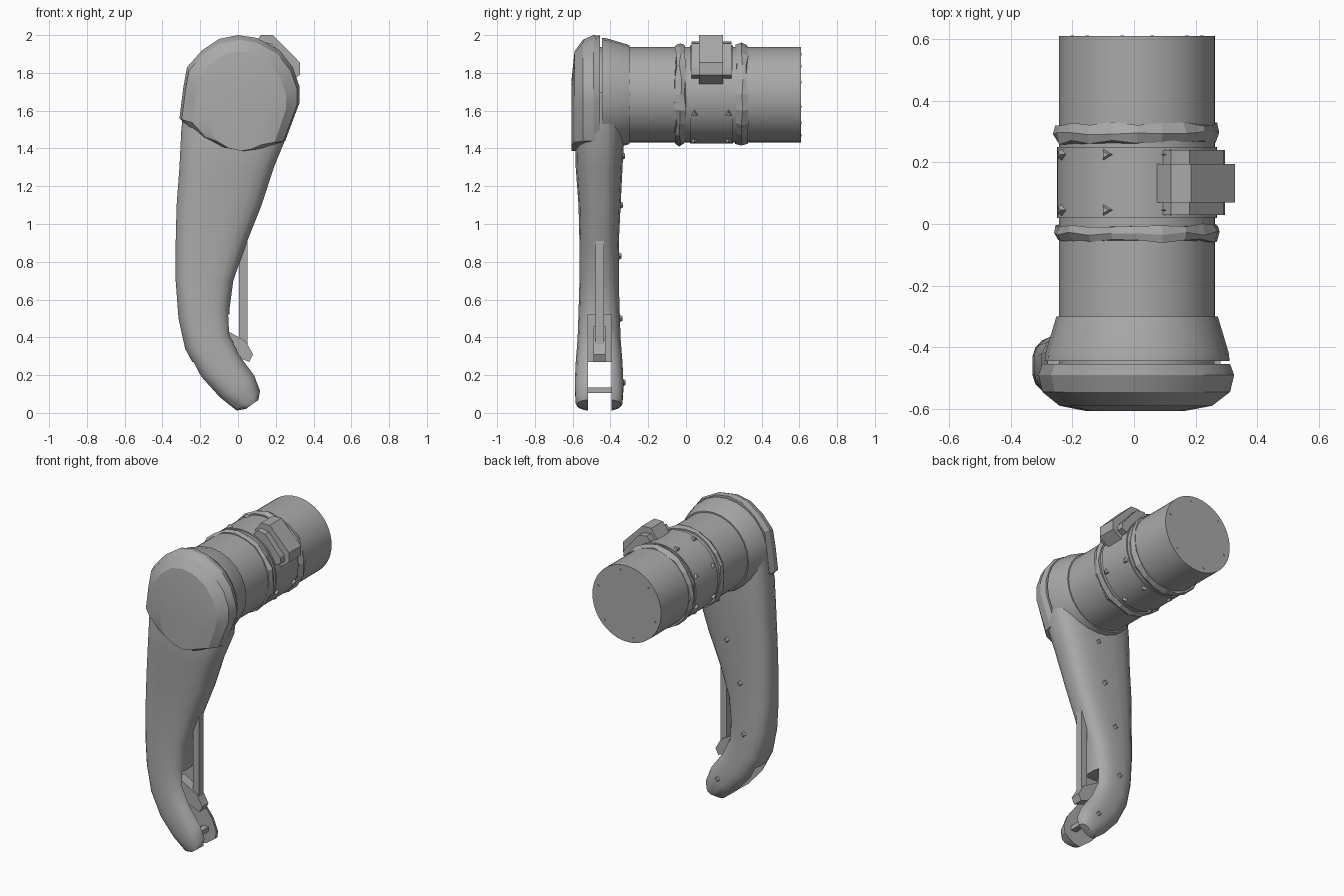
import bpy, bmesh, math, random
from mathutils import Vector

random.seed(4)
cube = bpy.data.objects.get("Cube")
if cube:
    bpy.data.objects.remove(cube, do_unlink=True)

grey = bpy.data.materials.new("plain grey")
grey.use_nodes = True
grey.diffuse_color = (0.4, 0.4, 0.4, 1)
grey.node_tree.nodes["Principled BSDF"].inputs["Base Color"].default_value = (0.4, 0.4, 0.4, 1)

CX, CZ = 0.01, 1.685          # axis of the grip tube
TAU = math.tau


def finish(name, bm, smooth=None):
    bmesh.ops.recalc_face_normals(bm, faces=bm.faces)
    mesh = bpy.data.meshes.new(name)
    bm.to_mesh(mesh)
    bm.free()
    mesh.materials.append(grey)
    ob = bpy.data.objects.new(name, mesh)
    bpy.context.collection.objects.link(ob)
    bpy.ops.object.select_all(action='DESELECT')
    ob.select_set(True)
    bpy.context.view_layer.objects.active = ob
    if smooth:
        bpy.ops.object.shade_smooth_by_angle(angle=math.radians(smooth))
    return ob


def loft(name, rings, smooth=None):
    """Skin a list of point rings and close both ends."""
    bm = bmesh.new()
    rows = [[bm.verts.new(p) for p in ring] for ring in rings]
    n = len(rows[0])
    for a, b in zip(rows, rows[1:]):
        for i in range(n):
            j = (i + 1) % n
            bm.faces.new((a[i], a[j], b[j], b[i]))
    bm.faces.new(rows[0])
    bm.faces.new(rows[-1])
    return finish(name, bm, smooth)


def lathe(name, profile, n=48, ragged=0.0, smooth=30):
    """Turn (y, radius) pairs around the grip axis, optionally with uneven edges."""
    rings = []
    for y, r in profile:
        ring = []
        for i in range(n):
            a = TAU * i / n
            rr = r + random.uniform(-ragged, ragged)
            yy = y + random.uniform(-ragged, ragged)
            ring.append((CX + rr * math.cos(a), yy, CZ + rr * math.sin(a)))
        rings.append(ring)
    return loft(name, rings, smooth)


def box(name, lo, hi):
    bm = bmesh.new()
    bmesh.ops.create_cube(bm, size=1)
    lo, hi = Vector(lo), Vector(hi)
    for v in bm.verts:
        v.co = (lo + hi) / 2 + v.co * (hi - lo)
    return finish(name, bm)


def prism(name, outline, y0, y1):
    return loft(name, [[(x, y, z) for x, z in outline] for y in (y0, y1)])


def stud(name, pos, direction, size=0.025, sides=4):
    """Small pointed stud facing along direction."""
    bm = bmesh.new()
    bmesh.ops.create_cone(bm, cap_ends=True, segments=sides, radius1=size,
                          radius2=size * 0.5, depth=size)
    rot = Vector(direction).to_track_quat('Z', 'Y').to_matrix()
    bmesh.ops.rotate(bm, matrix=rot, verts=bm.verts)
    bmesh.ops.translate(bm, vec=pos, verts=bm.verts)
    return finish(name, bm)


def cut(ob, cutter):
    mod = ob.modifiers.new("slot", 'BOOLEAN')
    mod.operation = 'DIFFERENCE'
    mod.solver = 'EXACT'
    mod.object = cutter
    bpy.context.view_layer.objects.active = ob
    bpy.ops.object.modifier_apply(modifier=mod.name)
    bpy.data.objects.remove(cutter, do_unlink=True)


# Curved lever: outer edge, inner edge, front and back depth per section
sections = [
    (-0.28, 1.70, 0.28, 1.70, -0.56, -0.33),
    (-0.30, 1.50, 0.26, 1.47, -0.59, -0.325),
    (-0.31, 1.30, 0.19, 1.30, -0.585, -0.335),
    (-0.325, 1.10, 0.125, 1.10, -0.57, -0.345),
    (-0.33, 0.90, 0.045, 0.90, -0.565, -0.355),
    (-0.33, 0.70, -0.025, 0.70, -0.565, -0.355),
    (-0.315, 0.50, -0.045, 0.55, -0.57, -0.35),
    (-0.28, 0.34, -0.04, 0.42, -0.575, -0.345),
    (-0.20, 0.19, 0.01, 0.31, -0.585, -0.335),
    (-0.10, 0.08, 0.09, 0.20, -0.59, -0.33),
    (-0.01, 0.01, 0.12, 0.12, -0.585, -0.335),
    (0.04, 0.02, 0.11, 0.07, -0.575, -0.345),
]


def power(v, e):
    return math.copysign(abs(v) ** e, v)


rings = []
for lx, lz, rx, rz, y0, y1 in sections:
    ring = []
    for i in range(20):
        a = TAU * (i + 0.5) / 20
        s = (1 + power(math.cos(a), 0.7) / power(math.cos(TAU / 40), 0.7)) / 2
        y = (y0 + y1) / 2 + power(math.sin(a), 0.7) * (y1 - y0) / 2
        ring.append((lx + (rx - lx) * s, y, lz + (rz - lz) * s))
    rings.append(ring)
lever = loft("lever", rings, 40)
cut(lever, box("slot_cutter", (-0.6, -0.52, -0.2), (0.6, -0.395, 0.27)))
cut(lever, box("channel_cutter", (-0.17, -0.52, 0.2), (0.3, -0.395, 0.52)))

# Push rod with its foot, and the pin across the fork
box("push_rod", (0.005, -0.48, 0.30), (0.05, -0.435, 0.91))
prism("rod_foot", [(-0.12, 0.36), (-0.02, 0.30), (0.06, 0.27), (0.08, 0.31),
                   (0.04, 0.38), (-0.1, 0.46)], -0.49, -0.425)
box("fork_pin", (0.02, -0.54, 0.105), (0.06, -0.37, 0.135))

# Domed front cap
outline = [(-0.31, 1.56), (-0.29, 1.72), (-0.27, 1.83), (-0.19, 1.92), (-0.10, 1.98),
           (0, 2.0), (0.10, 1.985), (0.22, 1.92), (0.29, 1.83), (0.325, 1.73),
           (0.325, 1.64), (0.25, 1.44), (0.14, 1.40), (0.03, 1.385), (-0.1, 1.41),
           (-0.22, 1.47)]
steps = [(-0.455, 0.96, 0.995), (-0.49, 1, 1), (-0.545, 0.96, 0.96),
         (-0.59, 0.78, 0.86), (-0.607, 0.5, 0.6)]
loft("front_cap", [[(x * sx, y, 1.39 + (z - 1.39) * sz) for x, z in outline]
                   for y, sx, sz in steps], 25)

# Collar and grip tube
lathe("collar", [(-0.445, 0.30), (-0.42, 0.298), (-0.30, 0.262)], 24)
lathe("grip_tube", [(-0.50, 0.253), (0.61, 0.253)])

# Clamp band with uneven edge rings
lathe("clamp_band", [(0.02, 0.26), (0.25, 0.26)])
for name, y0, y1 in (("front_ring", -0.055, -0.005), ("rear_ring", 0.265, 0.325)):
    lathe(name, [(y0, 0.258), ((y0 + y1) / 2, 0.272), (y1, 0.262)], 20, 0.007, None)

# Clamp lug with sloped wings
lug = [(0.07, 1.93), (0.12, 2.0), (0.185, 2.0), (0.328, 1.855), (0.328, 1.79), (0.26, 1.74)]
prism("clamp_lug", lug, 0.07, 0.195)
prism("lug_base", [(0.08, 1.91), (0.12, 1.965), (0.18, 1.955), (0.29, 1.83),
                   (0.295, 1.79), (0.23, 1.76)], 0.03, 0.24)

# Small spurs along the band edges
for i in range(8):
    a = TAU * (i + 0.5) / 8
    if i == 0:
        continue
    d = Vector((math.cos(a), 0, math.sin(a)))
    for y in (0.045, 0.225):
        stud("band_spur", Vector((CX, y, CZ)) + d * 0.262, d, 0.026, 3)

# Screws on the back of the lever and on the end of the grip
for x, z, y in ((0.0, 1.36, -0.335), (-0.06, 1.1, -0.345), (-0.15, 0.83, -0.355),
                (-0.18, 0.5, -0.35), (0.0, 0.16, -0.333)):
    stud("back_screw", (x, y, z), (0, 1, 0))
for i in range(6):
    a = TAU * i / 6 + 0.3
    stud("end_screw", (CX + 0.22 * math.cos(a), 0.606, CZ + 0.22 * math.sin(a)),
         (0, 1, 0), 0.012, 6)
